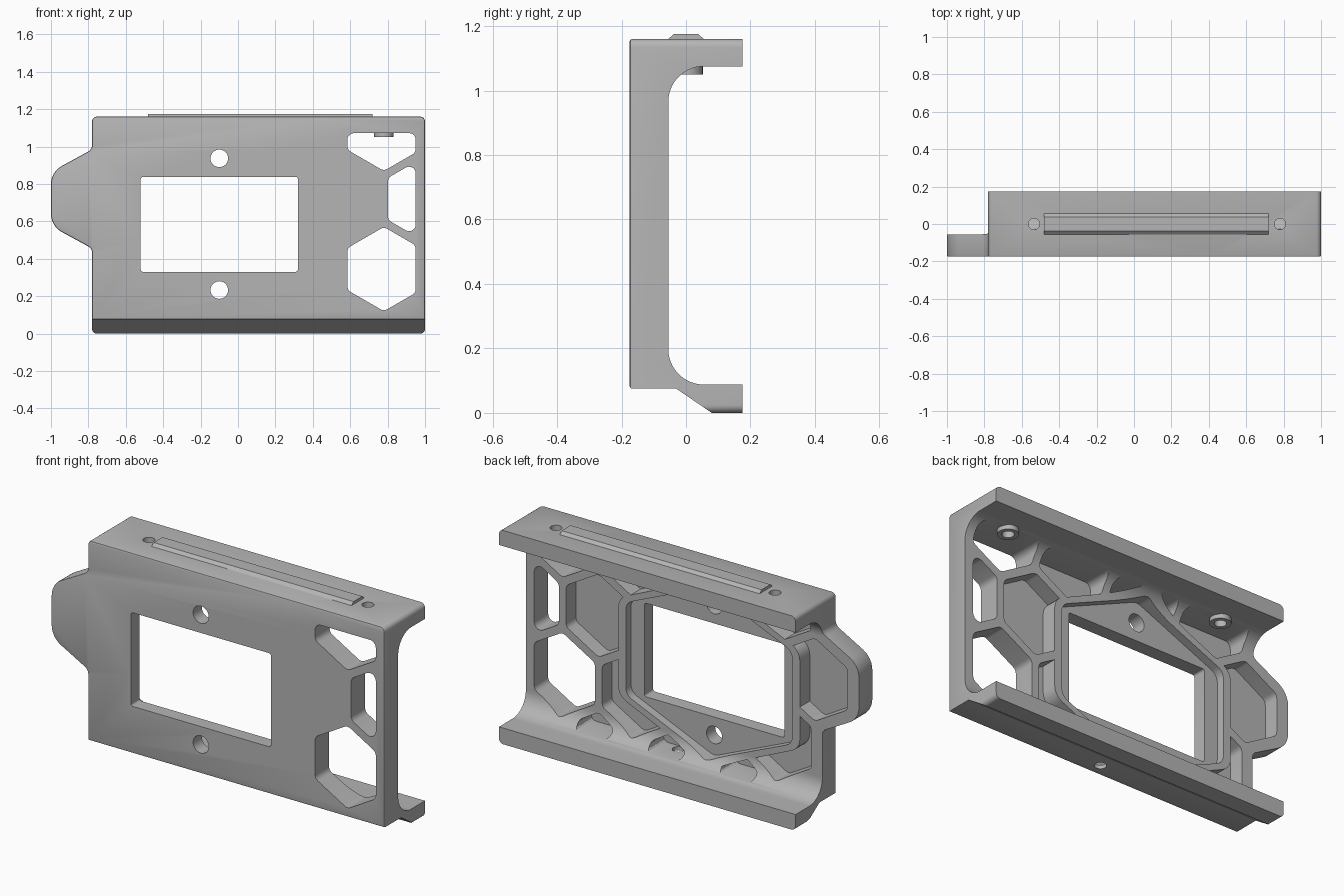
import bpy, bmesh, math
from mathutils import Vector

cube = bpy.data.objects.get("Cube")
if cube:
    bpy.data.objects.remove(cube, do_unlink=True)

grey = bpy.data.materials.new("plain grey")
grey.use_nodes = True
COLOUR = (0.46, 0.46, 0.46, 1)
grey.diffuse_color = COLOUR
grey.node_tree.nodes["Principled BSDF"].inputs["Base Color"].default_value = COLOUR


def rounded(points, radii, steps=5):
    """Replace polygon corners by true arcs; radii is one number or one per corner."""
    pts = [Vector(p) for p in points]
    n = len(pts)
    if not isinstance(radii, (list, tuple)):
        radii = [radii] * n
    out = []
    for i, p in enumerate(pts):
        to_a, to_b = pts[i - 1] - p, pts[(i + 1) % n] - p
        half = (math.pi - to_a.angle(to_b)) / 2
        d = min(radii[i] * math.tan(half), to_a.length * 0.48, to_b.length * 0.48)
        if d < 0.001:
            out.append(p)
            continue
        a, b, w = p + to_a.normalized() * d, p + to_b.normalized() * d, math.cos(half)
        for k in range(steps + 1):
            t = k / steps
            u, v, s = (1 - t) ** 2, 2 * t * (1 - t) * w, t * t
            out.append((a * u + p * v + b * s) / (u + v + s))
    return out


def clip(poly, axis, limit, sign):
    """Keep the side of a convex polygon where sign * coordinate <= sign * limit."""
    out = []
    for i, p in enumerate(poly):
        q = poly[(i + 1) % len(poly)]
        dp, dq = sign * (p[axis] - limit), sign * (q[axis] - limit)
        if dp <= 0:
            out.append(p)
        if dp * dq < 0:
            out.append(p.lerp(q, dp / (dp - dq)))
    return out


def add_prism(bm, outline, low, high, axis):
    place = {"x": lambda p, h: (h, p[0], p[1]),
             "y": lambda p, h: (p[0], h, p[1]),
             "z": lambda p, h: (p[0], p[1], h)}[axis]
    a = [bm.verts.new(place(p, low)) for p in outline]
    b = [bm.verts.new(place(p, high)) for p in outline]
    bm.faces.new(a)
    bm.faces.new(b[::-1])
    for i in range(len(a)):
        j = (i + 1) % len(a)
        bm.faces.new((a[i], b[i], b[j], a[j]))


def solid(name, prisms):
    bm = bmesh.new()
    for prism in prisms:
        add_prism(bm, *prism)
    bmesh.ops.recalc_face_normals(bm, faces=bm.faces)
    mesh = bpy.data.meshes.new(name)
    bm.to_mesh(mesh)
    bm.free()
    mesh.materials.append(grey)
    obj = bpy.data.objects.new(name, mesh)
    bpy.context.collection.objects.link(obj)
    return obj


def combine(obj, tool, operation):
    mod = obj.modifiers.new("cut", "BOOLEAN")
    mod.operation, mod.solver, mod.object = operation, "EXACT", tool
    bpy.context.view_layer.objects.active = obj
    bpy.ops.object.modifier_apply(modifier=mod.name)
    bpy.data.objects.remove(tool, do_unlink=True)


def circle(x, y, r, n=32):
    return [(x + r * math.cos(math.tau * i / n), y + r * math.sin(math.tau * i / n))
            for i in range(n)]


FRONT, BACK, MID_X, MID_Z = -0.175, 0.175, -0.1, 0.585

# Channel section with coved inside, trimmed to the front silhouette with its tab
section = rounded([(FRONT, 0.075), (FRONT, 1.16), (BACK, 1.16), (BACK, 1.075), (-0.055, 1.075),
                   (-0.055, 0.088), (BACK, 0.088), (BACK, 0), (0.08, 0), (-0.03, 0.075)],
                  [0, 0, 0, 0, 0.195, 0.195, 0, 0, 0, 0], 16)
silhouette = rounded([(1, 0), (1, 1.16), (-0.78, 1.16), (-0.78, 0.985), (-1, 0.865),
                      (-1, 0.575), (-0.78, 0.455), (-0.78, 0)],
                     [0.025, 0.025, 0.025, 0.04, 0.11, 0.11, 0.04, 0.025], 6)
body = solid("mounting_bracket", [(section, -1.2, 1.2, "x")])
combine(body, solid("outline_cutter", [(silhouette, -0.5, 0.5, "y")]), "INTERSECT")

# Softened front edge
bm = bmesh.new()
bm.from_mesh(body.data)
rim = [e for e in bm.edges if all(abs(v.co.y - FRONT) < 0.0005 for v in e.verts)
       and e.calc_face_angle(0) > 0.5]
bmesh.ops.bevel(bm, geom=rim, offset=0.008, segments=2, profile=0.5, affect="EDGES",
                clamp_overlap=True)
bm.to_mesh(body.data)
bm.free()

# Honeycomb pockets, three of them open to the front
PITCH, RADIUS, ROW = 0.433, 0.225, 0.375
cells = []
for row in range(-1, 3):
    for col in range(5):
        cx = 0.78 + (row % 2) * PITCH / 2 - col * PITCH
        cz = 0.345 + row * ROW
        tab = row == 1 and col == 4
        if cx < -0.7 and not tab or row == -1 and col == 0:
            continue
        cell = [Vector((cx + RADIUS * math.sin(math.tau * k / 6),
                        cz + RADIUS * math.cos(math.tau * k / 6))) for k in range(6)]
        cell = clip(cell, 0, 0.95, 1)
        cell = clip(cell, 1, 1.072, 1)
        cell = clip(cell, 1, 0.095, -1)
        if not tab:
            cell = clip(cell, 0, -0.725, -1)
        through = col == 0 and row >= 0
        cells.append((rounded(cell, 0.035), -0.3 if through else -0.14, 0.14, "y"))
cell_cutter = solid("cell_cutter", cells)


def surround(half_width, side, apex, radius):
    return rounded([(MID_X + half_width * a, MID_Z + b) for a, b in
                    ((1, -side), (1, side), (0, apex), (-1, side), (-1, -side), (0, -apex))],
                   radius)


# Raised wall around the window recess is left standing
combine(cell_cutter, solid("wall_keeper", [(surround(0.545, 0.265, 0.51, 0.08), -0.5, 0.5, "y")]),
        "DIFFERENCE")
combine(body, cell_cutter, "DIFFERENCE")
combine(body, solid("recess_cutter", [(surround(0.5, 0.25, 0.465, 0.06), -0.1, 0.14, "y")]),
        "DIFFERENCE")

# Window and the two fixing holes above and below it
window = rounded([(-0.52, 0.33), (0.32, 0.33), (0.32, 0.838), (-0.52, 0.838)], 0.012, 3)
openings = [(window, -0.3, 0.3, "y")]
for side in (-1, 1):
    openings.append((circle(MID_X, MID_Z + side * 0.352, 0.047), -0.3, 0.05, "y"))
combine(body, solid("window_cutter", openings), "DIFFERENCE")

# Bosses and screw holes in the top flange, one hole in the underside
HOLES = (-0.535, 0.78)
combine(body, solid("screw_bosses", [(circle(x, 0, 0.052), 1.05, 1.1, "z") for x in HOLES]),
        "UNION")
screws = [(circle(x, 0, 0.03), 0.98, 1.3, "z") for x in HOLES]
screws.append((circle(0.12, -0.105, 0.03), -0.1, 0.14, "z"))
combine(body, solid("screw_cutter", screws), "DIFFERENCE")

# Raised rail on the top flange
rail = solid("top_rail", [([(-0.055, 1.155), (-0.055, 1.16), (-0.038, 1.175),
                            (0.038, 1.175), (0.055, 1.16), (0.055, 1.155)], -0.48, 0.72, "x")])

for obj in (body, rail):
    bpy.ops.object.select_all(action="DESELECT")
    obj.select_set(True)
    bpy.context.view_layer.objects.active = obj
    bpy.ops.object.shade_smooth_by_angle(angle=math.radians(30))
